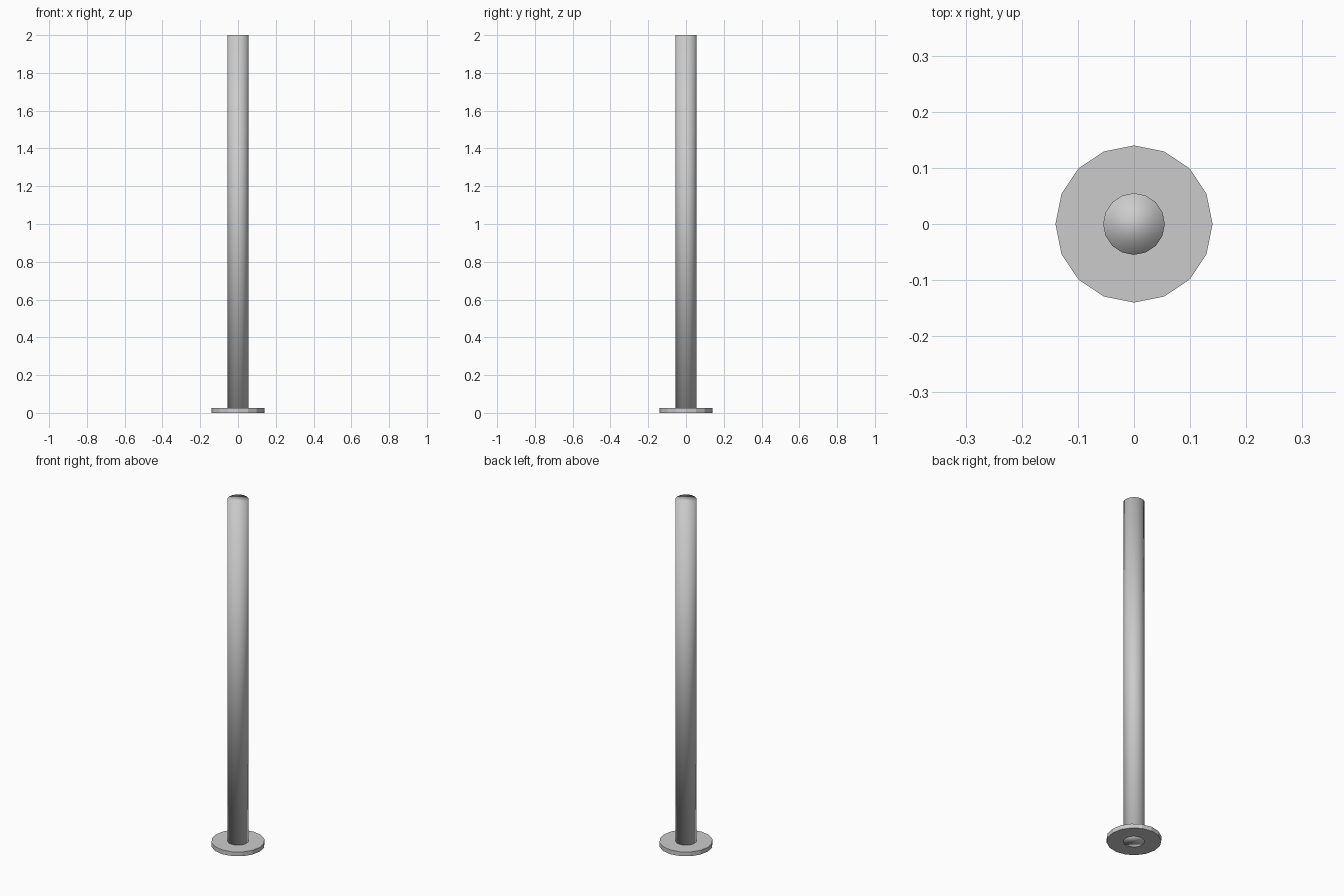
import bpy

if "Cube" in bpy.data.objects:
    bpy.data.objects.remove(bpy.data.objects["Cube"])

SIDES = 16


def cylinder(name, radius, z0, z1):
    bpy.ops.mesh.primitive_cylinder_add(
        vertices=SIDES, radius=radius, depth=z1 - z0,
        location=(0, 0, (z0 + z1) / 2))
    obj = bpy.context.object
    obj.name = name
    return obj


# Round post, smooth all over including its end caps
post = cylinder("post", 0.055, 0.0, 2.0)
post.data.polygons.foreach_set("use_smooth", [True] * len(post.data.polygons))

# Flat faceted base flange, lifted a hair so the post's end shows underneath
cylinder("base_flange", 0.14, 0.0005, 0.025)
